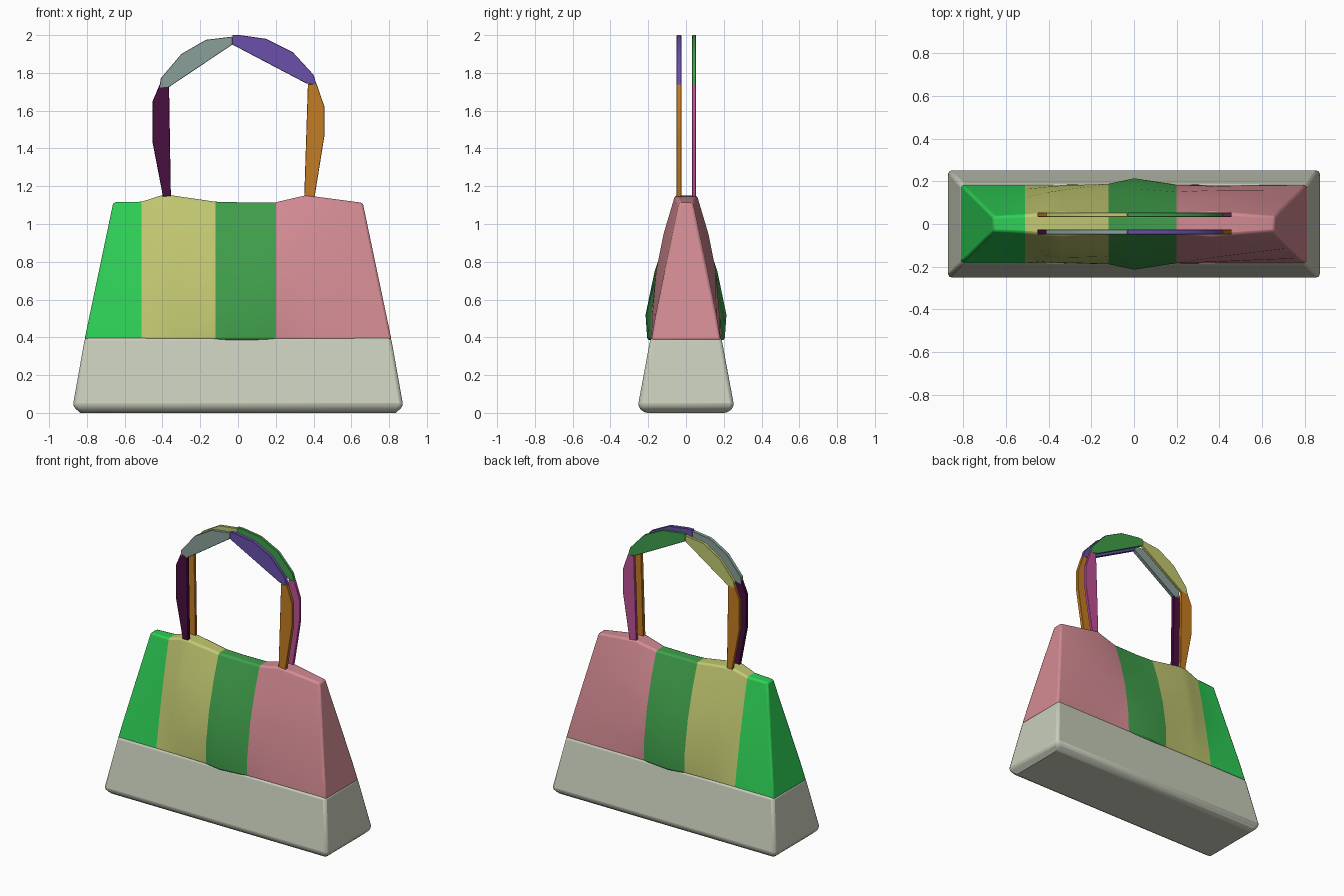
import bpy
import bmesh

cube = bpy.data.objects.get("Cube")
if cube:
    bpy.data.objects.remove(cube, do_unlink=True)


def material(name, rgb):
    lin = [((c / 255 + 0.055) / 1.055) ** 2.4 for c in rgb]
    m = bpy.data.materials.new(name)
    m.use_nodes = True
    m.diffuse_color = (*lin, 1)
    m.node_tree.nodes["Principled BSDF"].inputs["Base Color"].default_value = (*lin, 1)
    return m


STONE = material("stone grey", (200, 205, 187))
BRIGHT = material("bright green", (46, 208, 86))
OLIVE = material("olive yellow", (194, 200, 113))
GREEN = material("leaf green", (64, 159, 75))
PINK = material("dusty pink", (211, 139, 147))
PLUM = material("dark plum", (74, 14, 62))
SLATE = material("blue grey", (138, 160, 155))
VIOLET = material("violet", (106, 80, 170))
ORANGE = material("burnt orange", (196, 124, 34))
MAGENTA = material("magenta", (190, 80, 150))


def finish(bm, name, mats, bevel=0.0, segments=2):
    bmesh.ops.recalc_face_normals(bm, faces=bm.faces)
    mesh = bpy.data.meshes.new(name)
    bm.to_mesh(mesh)
    bm.free()
    for m in mats:
        mesh.materials.append(m)
    ob = bpy.data.objects.new(name, mesh)
    bpy.context.collection.objects.link(ob)
    if bevel:
        mod = ob.modifiers.new("soft edges", 'BEVEL')
        mod.width, mod.segments = bevel, segments
        mod.limit_method, mod.angle_limit = 'ANGLE', 0.75
    bpy.ops.object.select_all(action='DESELECT')
    ob.select_set(True)
    bpy.context.view_layer.objects.active = ob
    bpy.ops.object.shade_smooth_by_angle(angle=0.5)
    return ob


def loft(bm, rings):
    """Skin closed rings and cap both ends; returns faces grouped by span."""
    vs = [[bm.verts.new(p) for p in r] for r in rings]
    n = len(vs[0])
    spans = []
    for a, b in zip(vs, vs[1:]):
        spans.append([bm.faces.new((a[i], a[(i + 1) % n], b[(i + 1) % n], b[i]))
                      for i in range(n)])
    spans[0].append(bm.faces.new(vs[0]))
    spans[-1].append(bm.faces.new(vs[-1]))
    return spans


# Base: tapered block with rounded edges
bm = bmesh.new()
loft(bm, [[(sx * hx, sy * hy, z) for sx, sy in ((-1, -1), (1, -1), (1, 1), (-1, 1))]
          for hx, hy, z in ((0.835, 0.222, 0), (0.875, 0.255, 0.035), (0.81, 0.187, 0.4))])
finish(bm, "bag_base", [STONE], 0.018)

# Body: columns across the width, each with top height and half depths going up
ROWS = (0.385, 0.52, 0.75, 0.95)
END = (0.184, 0.16, 0.112, 0.07, 0.036)
COLUMNS = [
    (None, 1.115, END),
    (-0.51, 1.118, (0.184, 0.163, 0.122, 0.082, 0.043)),
    (-0.41, 1.15, (0.184, 0.174, 0.148, 0.107, 0.052)),
    (-0.34, 1.15, (0.184, 0.18, 0.158, 0.115, 0.055)),
    (-0.12, 1.118, (0.186, 0.188, 0.152, 0.10, 0.044)),
    (0.0, 1.115, (0.205, 0.214, 0.166, 0.10, 0.04)),
    (0.20, 1.115, (0.185, 0.183, 0.15, 0.10, 0.044)),
    (0.36, 1.152, (0.184, 0.178, 0.158, 0.118, 0.058)),
    (None, 1.112, END),
]
rings = []
for k, (x, top, depth) in enumerate(COLUMNS):
    side = -1 if k == 0 else 1
    pts = []
    for z, d in zip(ROWS + (top,), depth):
        px = x if x is not None else side * (0.81 - 0.15 * (z - 0.4) / 0.715)
        pts.append((px, d, z))
    rings.append([(px, -d, z) for px, d, z in pts] + pts[::-1])
bm = bmesh.new()
PANELS = (0, 1, 1, 1, 2, 2, 3, 3)  # colour of each span
for faces, panel in zip(loft(bm, rings), PANELS):
    for f in faces:
        f.material_index = panel
finish(bm, "bag_body", [BRIGHT, OLIVE, GREEN, PINK], 0.012)

# Handles: flat plates in four outlines (x, z), used for front and back straps
OUTLINES = {
    "left_post": [(0.35, 1.12), (0.40, 1.12), (0.41, 1.17), (0.458, 1.47), (0.458, 1.62),
                  (0.417, 1.74), (0.37, 1.74)],
    "left_arch": [(-0.03, 1.95), (0.36, 1.745), (0.417, 1.735), (0.40, 1.79), (0.29, 1.91),
                  (0.15, 1.98), (0.01, 2.0), (-0.03, 2.0)],
    "right_arch": [(-0.03, 1.95), (-0.03, 1.992), (-0.17, 1.975), (-0.30, 1.90),
                   (-0.41, 1.77), (-0.415, 1.72), (-0.365, 1.725)],
    "right_post": [(-0.355, 1.12), (-0.365, 1.73), (-0.41, 1.75), (-0.452, 1.65),
                   (-0.452, 1.43), (-0.40, 1.16), (-0.40, 1.12)],
}
STRAPS = {
    "front": (-0.05, -0.025, (ORANGE, VIOLET, SLATE, PLUM)),
    "back": (0.033, 0.053, (MAGENTA, GREEN, OLIVE, ORANGE)),
}
for strap, (y0, y1, mats) in STRAPS.items():
    for (part, outline), mat in zip(OUTLINES.items(), mats):
        bm = bmesh.new()
        loft(bm, [[(x, y, z) for x, z in outline] for y in (y0, y1)])
        finish(bm, f"{strap}_handle_{part}", [mat], 0.002, 1)
